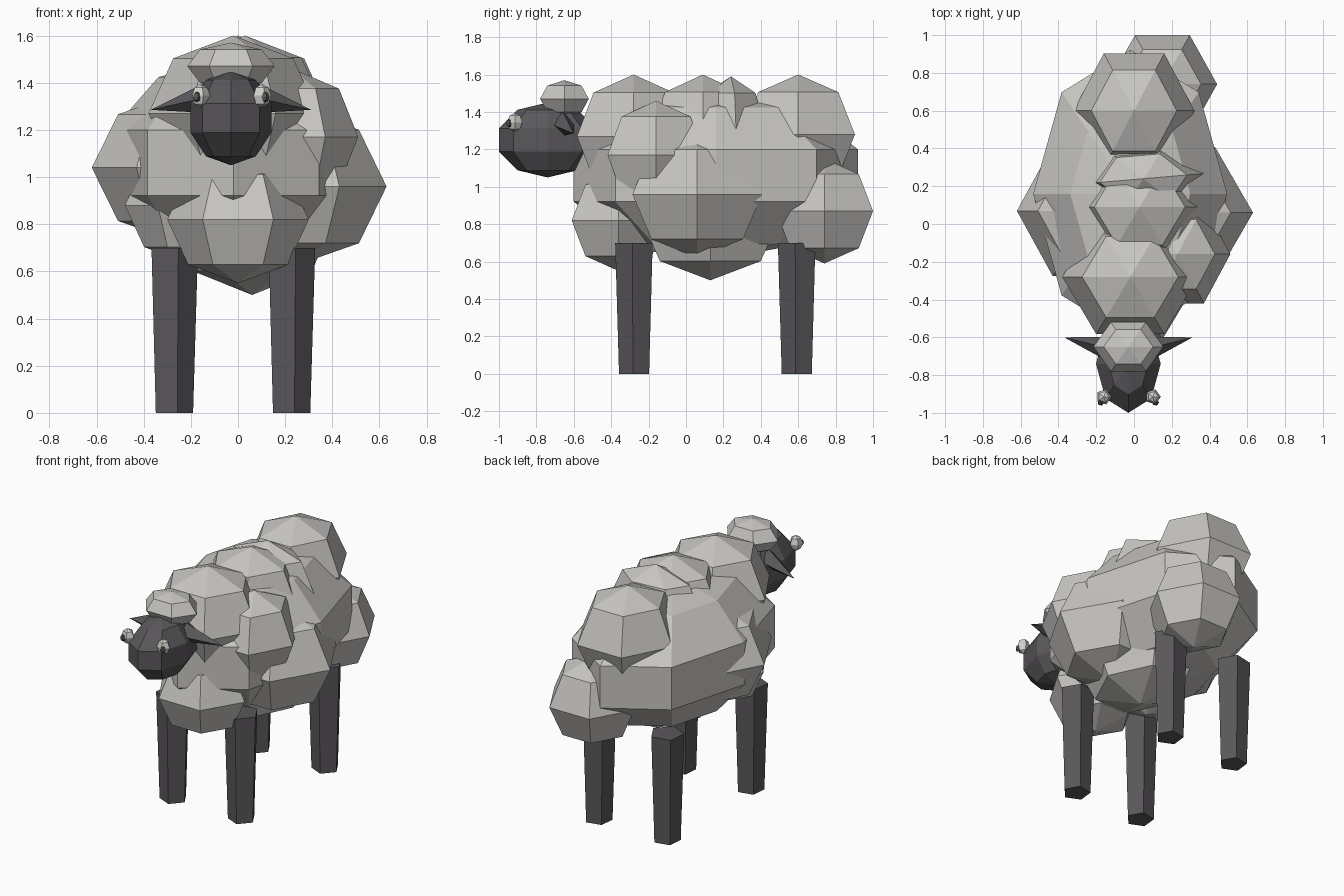
import bpy, bmesh, math
from mathutils import Matrix, Vector

cube = bpy.data.objects.get("Cube")
if cube:
    bpy.data.objects.remove(cube)


def material(name, colour):
    mat = bpy.data.materials.new(name)
    mat.use_nodes = True
    mat.diffuse_color = (*colour, 1)
    bsdf = next(n for n in mat.node_tree.nodes if n.type == "BSDF_PRINCIPLED")
    bsdf.inputs["Base Color"].default_value = (*colour, 1)
    return mat


WOOL = material("warm_grey_wool", (0.58, 0.565, 0.54))
DARK = material("charcoal_skin", (0.105, 0.097, 0.105))
EYE = material("pale_eye", (0.66, 0.65, 0.62))


def turn_first_corner(bm, degrees):
    """Spin the shape about z so that one corner points in the given direction."""
    corner = max(bm.verts, key=lambda v: v.co.xy.length).co
    angle = math.radians(degrees) - math.atan2(corner.y, corner.x)
    bm.transform(Matrix.Rotation(angle, 4, "Z"))


def finish(bm, name, mat):
    mesh = bpy.data.meshes.new(name)
    bm.to_mesh(mesh)
    bm.free()
    mesh.materials.append(mat)
    obj = bpy.data.objects.new(name, mesh)
    bpy.context.collection.objects.link(obj)


def blob(name, centre, radii, mat=WOOL, sides=6, bands=4, turn=0):
    bm = bmesh.new()
    bmesh.ops.create_uvsphere(bm, u_segments=sides, v_segments=bands, radius=1)
    turn_first_corner(bm, turn)
    bm.transform(Matrix.Translation(centre) @ Matrix.Diagonal((*radii, 1)))
    finish(bm, name, mat)


# Woolly body: one large core with overlapping tufts
blob("body_core", (-0.02, 0.16, 1.06), (0.54, 0.80, 0.45), sides=8, bands=5, turn=90)
blob("belly_tuft", (0.06, 0.13, 0.85), (0.36, 0.44, 0.35))
blob("breast_tuft", (0.0, -0.36, 0.82), (0.30, 0.29, 0.27))

# Tufts along the back
blob("withers_tuft", (-0.02, -0.28, 1.27), (0.36, 0.35, 0.33))
blob("mid_back_tuft", (0.03, 0.09, 1.28), (0.34, 0.33, 0.32))
blob("loin_tuft", (0.05, 0.24, 1.29), (0.33, 0.20, 0.30), turn=8)
blob("rump_tuft", (0.0, 0.60, 1.28), (0.32, 0.35, 0.32))

# Tufts on the left flank
blob("left_shoulder_tuft", (0.23, -0.16, 1.17), (0.28, 0.30, 0.29))
blob("left_flank_tuft", (0.23, 0.06, 0.96), (0.40, 0.40, 0.34))
blob("left_tail_tuft", (0.15, 0.74, 0.87), (0.29, 0.30, 0.28))

# Tufts on the right flank
blob("right_elbow_tuft", (-0.20, -0.12, 0.88), (0.28, 0.25, 0.25))
blob("right_flank_tuft", (-0.24, 0.07, 1.04), (0.38, 0.40, 0.32))

# Head and woolly forelock
HEAD_X = -0.03
blob("head", (HEAD_X, -0.74, 1.25), (0.18, 0.273, 0.20), DARK, sides=8, bands=5, turn=-90)
blob("forelock", (HEAD_X, -0.65, 1.47), (0.185, 0.15, 0.10))


# Ears, eyes and pupils
def ear(name, side):
    base = Vector((HEAD_X + side * 0.10, -0.66, 1.335))
    tip = Vector((HEAD_X + side * 0.34, -0.60, 1.285))
    axis = tip - base
    bm = bmesh.new()
    bmesh.ops.create_cone(bm, cap_ends=True, segments=4, radius1=0.065, radius2=0, depth=axis.length)
    bm.transform(Matrix.Translation((base + tip) / 2) @ axis.to_track_quat("Z", "Y").to_matrix().to_4x4())
    finish(bm, name, DARK)


for label, side in (("left", 1), ("right", -1)):
    ear(label + "_ear", side)
    blob(label + "_eye", (HEAD_X + side * 0.13, -0.915, 1.345), (0.042, 0.042, 0.05), EYE, sides=5)
    blob(label + "_pupil", (HEAD_X + side * 0.145, -0.945, 1.34), (0.018, 0.018, 0.022), DARK, sides=5)


# Tapered five-sided legs
def leg(name, x, y):
    bm = bmesh.new()
    bmesh.ops.create_cone(bm, cap_ends=True, segments=5, radius1=0.085, radius2=0.106, depth=0.7)
    turn_first_corner(bm, -78)
    bm.transform(Matrix.Translation((x, y, 0.35)))
    finish(bm, name, DARK)


for label, x in (("left", 0.222), ("right", -0.275)):
    leg("front_" + label + "_leg", x, -0.275)
    leg("back_" + label + "_leg", x, 0.595)
